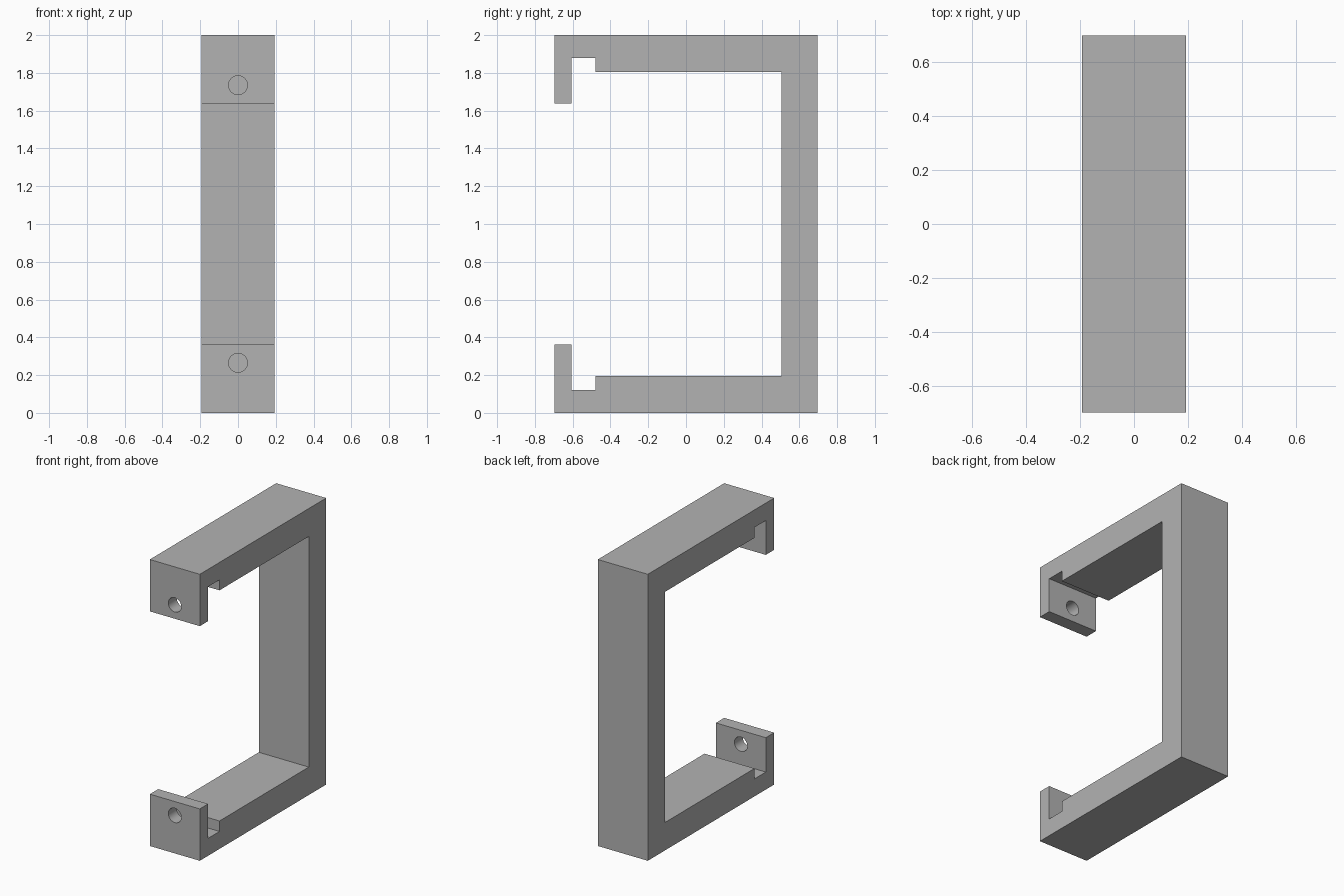
import bpy
import bmesh
from math import pi
from mathutils import Matrix

HALF_WIDTH = 0.193
HEIGHT = 2.0

if "Cube" in bpy.data.objects:
    bpy.data.objects.remove(bpy.data.objects["Cube"], do_unlink=True)

# Plain grey metal
grey = bpy.data.materials.new("grey metal")
grey.use_nodes = True
colour = (0.45, 0.45, 0.45, 1)
grey.diffuse_color = colour
grey.node_tree.nodes["Principled BSDF"].inputs["Base Color"].default_value = colour


def add_object(name, bm):
    bmesh.ops.recalc_face_normals(bm, faces=bm.faces[:])
    mesh = bpy.data.meshes.new(name)
    bm.to_mesh(mesh)
    bm.free()
    mesh.materials.append(grey)
    obj = bpy.data.objects.new(name, mesh)
    bpy.context.collection.objects.link(obj)
    return obj


# Handle: lower half of the side profile (y, z), mirrored to the upper half
lower = [(0.697, 0), (-0.697, 0), (-0.697, 0.362), (-0.605, 0.362),
         (-0.605, 0.122), (-0.48, 0.122), (-0.48, 0.195), (0.505, 0.195)]
profile = lower + [(y, HEIGHT - z) for y, z in reversed(lower)]
bm = bmesh.new()
face = bm.faces.new([bm.verts.new((-HALF_WIDTH, y, z)) for y, z in profile])
extruded = bmesh.ops.extrude_face_region(bm, geom=[face])["geom"]
bmesh.ops.translate(bm, vec=(2 * HALF_WIDTH, 0, 0),
                    verts=[v for v in extruded if isinstance(v, bmesh.types.BMVert)])
handle = add_object("handle", bm)

# Screw holes through both mounting lips
bm = bmesh.new()
for z in (0.265, HEIGHT - 0.265):
    bmesh.ops.create_cone(bm, cap_ends=True, segments=48, radius1=0.05, radius2=0.05, depth=0.16,
                          matrix=Matrix.Translation((0, -0.65, z)) @ Matrix.Rotation(pi / 2, 4, "X"))
cutter = add_object("hole_cutter", bm)
cutter.hide_render = True
cutter.hide_set(True)

cut = handle.modifiers.new("screw holes", "BOOLEAN")
cut.operation = "DIFFERENCE"
cut.solver = "EXACT"
cut.object = cutter

# Apply the cut, then shade the bores smooth and keep edges sharp
bpy.ops.object.select_all(action="DESELECT")
bpy.context.view_layer.objects.active = handle
handle.select_set(True)
bpy.ops.object.modifier_apply(modifier=cut.name)
bpy.data.objects.remove(cutter, do_unlink=True)
bpy.ops.object.shade_smooth_by_angle()
